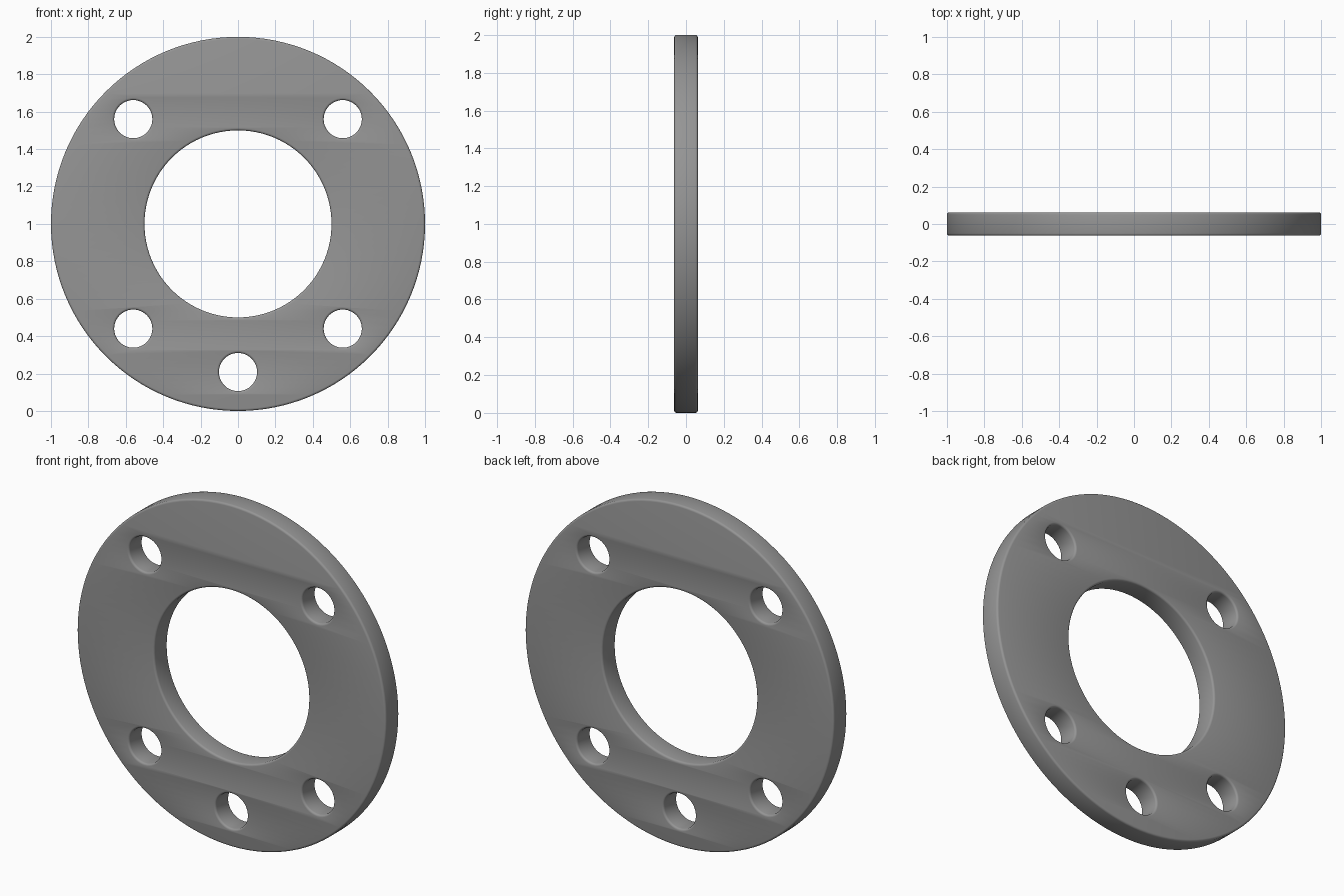
import bpy, bmesh
from math import sin, cos, pi, radians

if "Cube" in bpy.data.objects:
    bpy.data.objects.remove(bpy.data.objects["Cube"])

HALF_THICK = 0.0625
BOLT_CIRCLE = 0.792
ROUND = 0.012

# Flat outline curve, extruded to the plate thickness with rounded edges
curve = bpy.data.curves.new("flange_ring", 'CURVE')
curve.dimensions = '2D'
curve.fill_mode = 'BOTH'
curve.extrude = HALF_THICK - ROUND
curve.bevel_depth = ROUND
curve.bevel_resolution = 2
curve.offset = -ROUND


def circle(cx, cy, radius, sides):
    spline = curve.splines.new('POLY')
    spline.points.add(sides - 1)
    for i, p in enumerate(spline.points):
        a = 2 * pi * i / sides
        p.co = (cx + radius * cos(a), cy + radius * sin(a), 0, 1)
    spline.use_cyclic_u = True


# Rim and bore
circle(0, 0, 1.0, 128)
circle(0, 0, 0.5, 96)

# Five bolt holes: four diagonals and one at the bottom
for deg in (45, 135, 225, 270, 315):
    a = radians(deg)
    circle(BOLT_CIRCLE * cos(a), BOLT_CIRCLE * sin(a), 0.102, 48)

# Stand the ring upright, facing the front
ring = bpy.data.objects.new("flange_ring", curve)
bpy.context.collection.objects.link(ring)
ring.rotation_euler = (pi / 2, 0, 0)
ring.location = (0, 0, 1)
bpy.context.view_layer.objects.active = ring
ring.select_set(True)
bpy.ops.object.convert(target='MESH')
ring = bpy.context.object

# Join walls to faces and make normals consistent
bm = bmesh.new()
bm.from_mesh(ring.data)
bmesh.ops.remove_doubles(bm, verts=bm.verts, dist=0.0001)
bmesh.ops.recalc_face_normals(bm, faces=bm.faces)
bm.to_mesh(ring.data)
bm.free()

bpy.ops.object.transform_apply(location=True, rotation=True, scale=True)
bpy.ops.object.shade_smooth_by_angle(angle=radians(50))

# Dark grey metal
mat = bpy.data.materials.new("dark_grey")
mat.diffuse_color = (0.3, 0.3, 0.3, 1)
mat.use_nodes = True
mat.node_tree.nodes["Principled BSDF"].inputs["Base Color"].default_value = mat.diffuse_color
ring.data.materials.clear()
ring.data.materials.append(mat)
